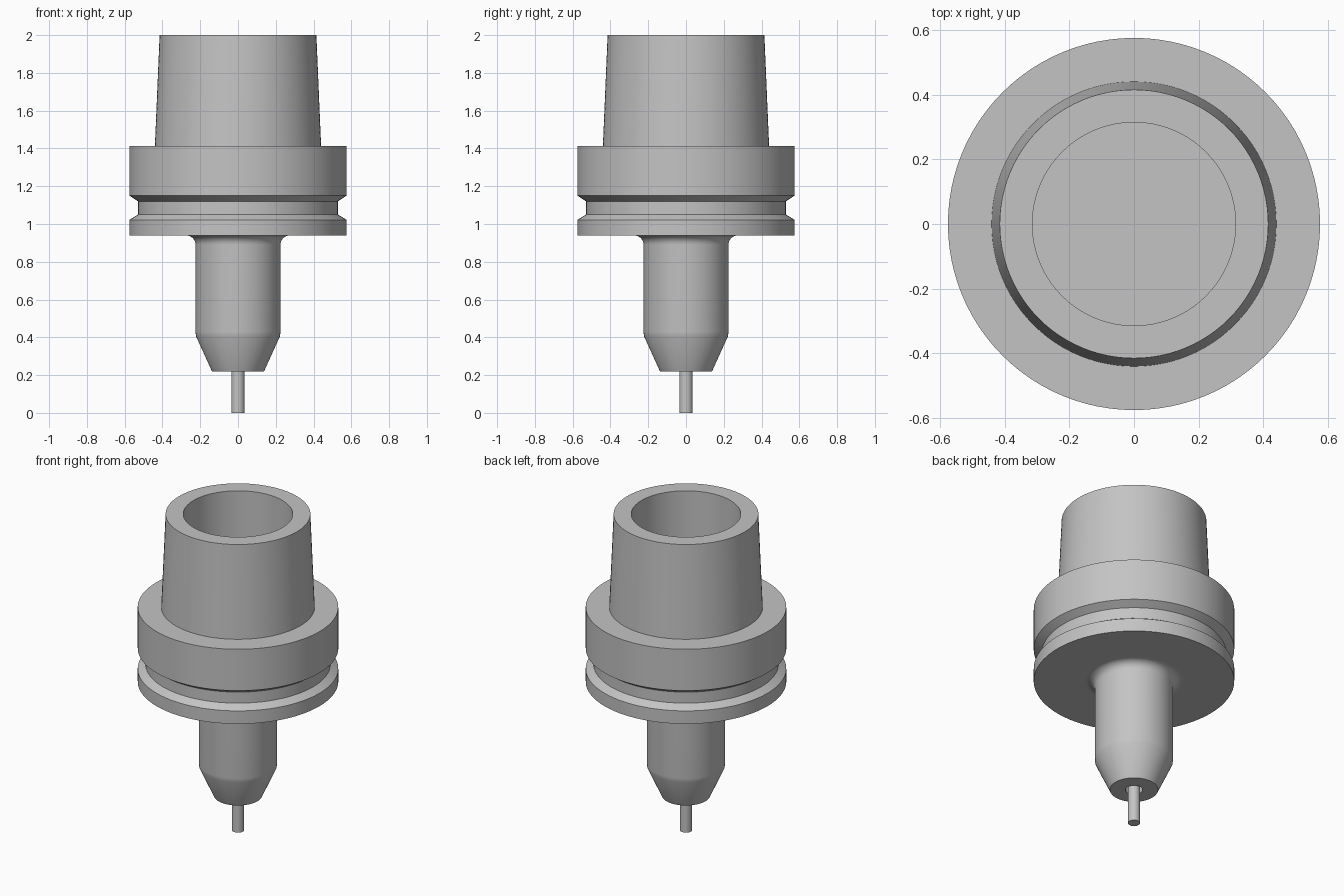
import bpy
import math

cube = bpy.data.objects.get("Cube")
if cube:
    bpy.data.objects.remove(cube, do_unlink=True)

SEGMENTS = 96


def make_material(name, value):
    mat = bpy.data.materials.new(name)
    mat.use_nodes = True
    color = (value, value, value, 1.0)
    mat.diffuse_color = color
    mat.node_tree.nodes["Principled BSDF"].inputs["Base Color"].default_value = color
    return mat


def lathe(name, profile, mat, segments=SEGMENTS):
    """Spin an (r, z) profile around z; r = 0 closes the end with a disc."""
    verts, faces, rings = [], [], []
    for r, z in profile:
        if r == 0:
            continue
        rings.append(len(verts))
        for i in range(segments):
            a = math.tau * i / segments
            verts.append((r * math.cos(a), r * math.sin(a), z))
    for lo, hi in zip(rings, rings[1:]):
        for i in range(segments):
            j = (i + 1) % segments
            faces.append((lo + i, lo + j, hi + j, hi + i))
    # discs at both ends of the profile
    faces.append(tuple(reversed(range(rings[0], rings[0] + segments))))
    faces.append(tuple(range(rings[-1], rings[-1] + segments)))

    mesh = bpy.data.meshes.new(name)
    mesh.from_pydata(verts, [], faces)
    mesh.materials.append(mat)
    obj = bpy.data.objects.new(name, mesh)
    bpy.context.collection.objects.link(obj)
    bpy.ops.object.select_all(action="DESELECT")
    obj.select_set(True)
    bpy.context.view_layer.objects.active = obj
    bpy.ops.object.shade_smooth_by_angle(angle=math.radians(28))
    return obj


steel = make_material("steel grey", 0.55)

# Nose with its pin hole, cone and straight neck
nose = [(0, 0.5), (0.05, 0.5), (0.05, 0.22), (0.138, 0.22),
        (0.222, 0.405), (0.225, 0.43)]

# Rounded blend from the neck into the flange underside
R = 0.05
fillet = [(0.225 + R * (1 - math.cos(a)), 0.89 + R * math.sin(a))
          for a in (math.pi / 2 * k / 8 for k in range(9))]

# Flange with gripper groove
flange = [(0.29, 0.94), (0.575, 0.94), (0.575, 1.022), (0.53, 1.05),
          (0.53, 1.12), (0.575, 1.15), (0.575, 1.412)]

# Tapered hollow shank
shank = [(0.44, 1.412), (0.415, 2.0), (0.314, 2.0), (0.314, 1.4), (0, 1.4)]

lathe("tool_holder_body", nose + fillet + flange + shank, steel)

# Cutting pin held in the nose
lathe("cutter_pin", [(0, 0), (0.035, 0), (0.035, 0.5), (0, 0.5)], steel, 48)
